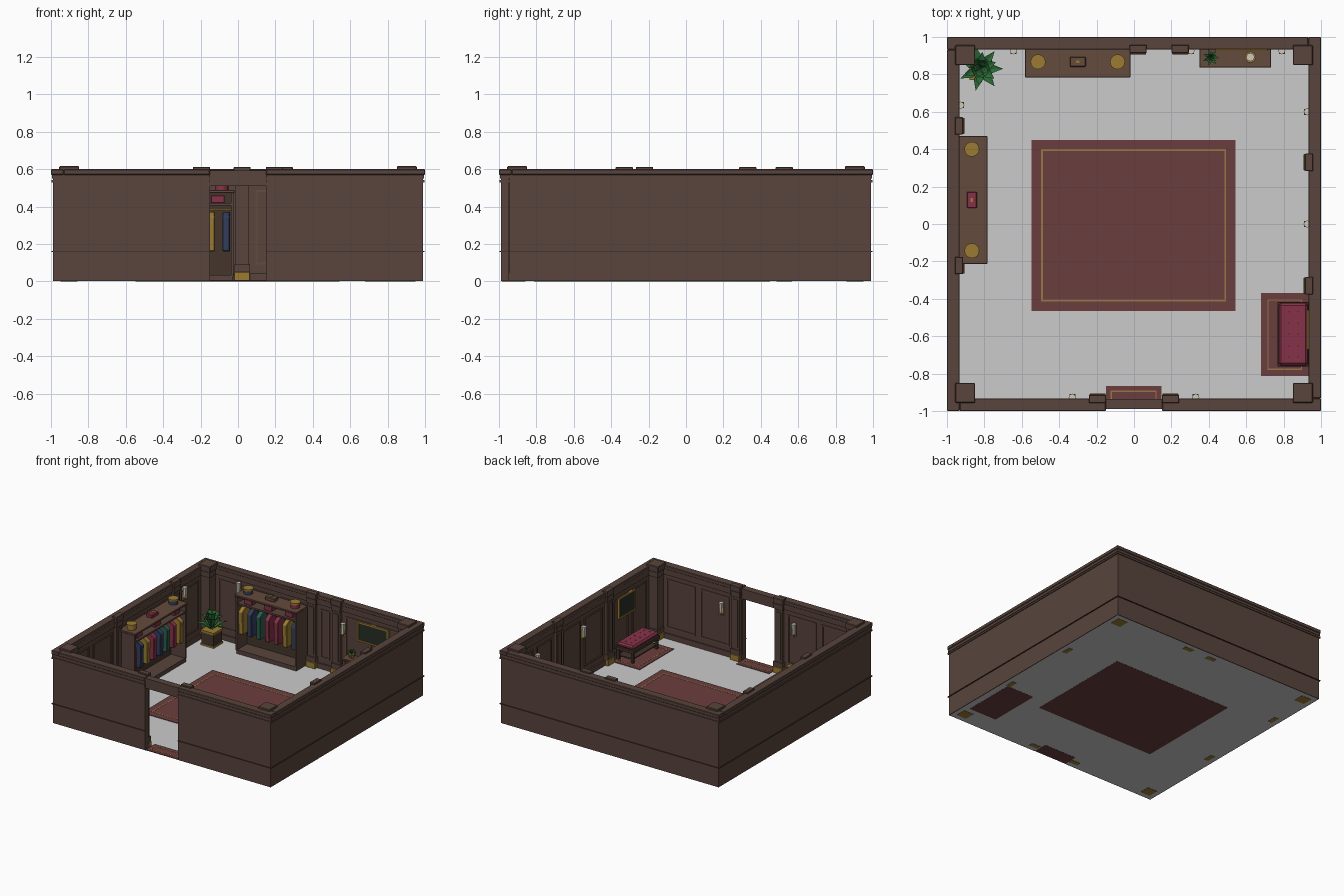
import bpy, bmesh, math
from mathutils import Matrix, Vector

if "Cube" in bpy.data.objects:
    bpy.data.objects.remove(bpy.data.objects["Cube"])

def mat(name, hexa):
    lin = [(int(hexa[i:i + 2], 16) / 255) ** 2.2 for i in (0, 2, 4)]
    m = bpy.data.materials.new(name)
    m.diffuse_color = (*lin, 1)
    m.use_nodes = True
    m.node_tree.nodes["Principled BSDF"].inputs["Base Color"].default_value = m.diffuse_color
    return m

WOOD, DARK, MID = mat("wood", "59463f"), mat("dark_wood", "46382f"), mat("mid_wood", "654c40")
BRASS, RED, RUG = mat("brass", "9a7a36"), mat("red", "85364a"), mat("rug", "6b4040")
NAVY, GREEN, LEAF = mat("navy", "36405c"), mat("green", "335c50"), mat("leaf", "2f6a38")
GLASS, CANVAS, TRIM = mat("glass", "cfc8b8"), mat("canvas", "2c3129"), mat("rug_trim", "967648")

def finish(name, bm, m, rot=0, bevel=0):
    """rot = quarter turns: 0 back wall, 1 left, 2 front, 3 right"""
    bmesh.ops.transform(bm, matrix=Matrix.Rotation(rot * math.pi / 2, 4, 'Z'), verts=bm.verts)
    me = bpy.data.meshes.new(name)
    bm.to_mesh(me)
    bm.free()
    if m:
        me.materials.append(m)
    ob = bpy.data.objects.new(name, me)
    bpy.context.collection.objects.link(ob)
    if bevel:
        b = ob.modifiers.new("bevel", 'BEVEL')
        b.width, b.segments = bevel, 1
    return ob

def boxes(name, m, items, rot=0, bevel=0):
    bm = bmesh.new()
    for x0, x1, y0, y1, z0, z1 in items:
        mx = Matrix.Translation(((x0 + x1) / 2, (y0 + y1) / 2, (z0 + z1) / 2)) @ Matrix.Diagonal((x1 - x0, y1 - y0, z1 - z0, 1))
        bmesh.ops.create_cube(bm, size=1, matrix=mx)
    return finish(name, bm, m, rot, bevel)

def cyl(name, m, x, y, z0, z1, r0, r1=None, n=16, rot=0):
    bm = bmesh.new()
    bmesh.ops.create_cone(bm, cap_ends=True, segments=n, radius1=r0, radius2=r0 if r1 is None else r1, depth=z1 - z0,
                          matrix=Matrix.Translation((x, y, (z0 + z1) / 2)))
    return finish(name, bm, m, rot)

def ring(name, m, outer, inner, z0, z1, door=True, bevel=0):
    """strip round all four walls, open at the doorway"""
    for k in range(4):
        spans = [(-outer, inner)] if k != 2 or not door else [(-outer, -.15), (.15, inner)]
        boxes(name, m, [(a, b, inner, outer, z0, z1) for a, b in spans], k, bevel)

# floor sheet
bm = bmesh.new()
bmesh.ops.create_grid(bm, x_segments=1, y_segments=1, size=.985, matrix=Matrix.Translation((0, 0, .001)))
finish("floor", bm, None)

# walls and mouldings
ring("wall", WOOD, .99, .945, .002, .572)
ring("wall_cap", WOOD, 1, .932, .57, .6, bevel=.004)
ring("outer_crown", WOOD, .997, .985, .53, .543)
ring("upper_crown", WOOD, .994, .985, .55, .572)
ring("inner_crown", WOOD, .95, .935, .525, .572)
ring("outer_rail", DARK, .998, .985, .158, .163)
ring("baseboard", WOOD, .95, .934, .002, .045)
boxes("door_lintel", WOOD, [(-.15, .15, .94, .985, .51, .575), (-.15, .15, .935, .99, .572, .594)], 2)

# pilasters, wall panels and sconces on each wall
PIL = [(.022, .247), (-.222, .525), (-.195, .195), (-.33, .33)]
SCONCE = [((-.645, .47), (.305, .39), (.79, .39)), ((.635, .47),), ((-.33, .39), (.33, .39)), ((0, .39), (-.6, .39))]
for k in range(4):
    for u in PIL[k]:
        boxes("pilaster_base", BRASS, [(u - .043, u + .043, .906, .95, 0, .05)], k, .003)
        boxes("pilaster_shaft", WOOD, [(u - .036, u + .036, .922, .95, .05, .56),
                                       (u - .042, u + .042, .912, .95, .05, .09),
                                       (u - .022, u + .022, .915, .93, .11, .5)], k)
        boxes("pilaster_capital", WOOD, [(u - .046, u + .046, .914, .958, .565, .612),
                                         (u - .042, u + .042, .916, .95, .52, .566)], k, .003)
    edges = [-.86] + [e for u in PIL[k] for e in (u - .046, u + .046)] + [.86]
    frames = []
    for a, b in zip(edges[::2], edges[1::2]):
        if k == 2 and abs(a + b) < .01:
            continue
        n = max(1, round((b - a) / .3))
        for i in range(n):
            l, r = a + (b - a) * i / n + .025, a + (b - a) * (i + 1) / n - .025
            t, y0, y1 = .011, .937, .947
            frames += [(l, l + t, y0, y1, .09, .49), (r - t, r, y0, y1, .09, .49),
                       (l + t, r - t, y0, y1, .09, .09 + t), (l + t, r - t, y0, y1, .49 - t, .49)]
    boxes("wall_panels", MID, frames, k)
    for u, z in SCONCE[k]:
        boxes("sconce_plate", BRASS, [(u - .013, u + .013, .935, .947, z - .065, z + .04),
                                      (u - .016, u + .016, .91, .938, z - .045, z - .035)], k)
        cyl("sconce_glass", GLASS, u, .926, z - .035, z + .045, .016, .019, 8, k)
    # corner post
    boxes("corner_post", WOOD, [(.868, .95, .868, .95, .05, .57), (.86, .95, .86, .95, .05, .09),
                                (.858, .95, .858, .95, .52, .57)], k)
    boxes("corner_base", BRASS, [(.856, .95, .856, .95, 0, .05)], k, .003)
    boxes("corner_cap", WOOD, [(.85, .956, .85, .956, .566, .616)], k, .004)

# rugs with a thin border line
def rug(name, x0, x1, y0, y1, d, t):
    boxes(name, RUG, [(x0, x1, y0, y1, 0, .006)])
    a, b, c, e = x0 + d, x1 - d, y0 + d, y1 - d
    boxes(name + "_border", TRIM, [(a, b, c, c + t, .005, .0075), (a, b, e - t, e, .005, .0075),
                                   (a, a + t, c + t, e - t, .005, .0075), (b - t, b, c + t, e - t, .005, .0075)])
rug("main_rug", -.547, .543, -.465, .45, .05, .01)
rug("bench_rug", .68, .932, -.813, -.37, .033, .007)
rug("door_mat", -.15, .146, -.985, -.865, .025, .007)

# open wardrobes with hanging clothes
def wardrobe(u0, u1, k, colours, hats, case):
    y0, y1, mid = .787, .935, (u0 + u1) / 2
    boxes("wardrobe_frame", WOOD, [(u0 + .005, u0 + .02, y0 + .006, y1, .03, .475), (u1 - .02, u1 - .005, y0 + .006, y1, .03, .475),
                                   (u0 + .02, u1 - .02, y0 + .01, y1, .405, .418), (u0 + .01, u1 - .01, y0 + .01, y1, .002, .035)], k)
    boxes("wardrobe_back", DARK, [(u0 + .02, u1 - .02, y1 - .012, y1 - .002, .035, .475)], k)
    boxes("wardrobe_top", MID, [(u0, u1, y0 - .003, y1, .472, .488)], k, .003)
    boxes("wardrobe_rail", BRASS, [(u0 + .02, u1 - .02, .852, .86, .38, .388)], k)
    boxes("shelf_boxes", RED, [(u - .037, u + .037, .815, .9, .418, .46) for u in (u0 + .1, mid, u1 - .09)], k, .003)
    n = len(colours)
    for i, c in enumerate(colours):
        u = u0 + .04 + (u1 - u0 - .085) * i / (n - 1)
        prof = [(.856, .372), (.838, .366), (.806, .345), (.81, .16), (.902, .16), (.906, .345), (.874, .366)]
        bm = bmesh.new()
        f = bm.faces.new([bm.verts.new((u - .02, y, z)) for y, z in prof])
        ext = bmesh.ops.extrude_face_region(bm, geom=[f])
        bmesh.ops.translate(bm, vec=(.04, 0, 0), verts=[v for v in ext["geom"] if isinstance(v, bmesh.types.BMVert)])
        bmesh.ops.recalc_face_normals(bm, faces=bm.faces)
        finish("hanging_coat", bm, c, k, .004)
    boxes("hanger_hooks", BRASS, [(u0 + .038 + (u1 - u0 - .085) * i / (n - 1), u0 + .042 + (u1 - u0 - .085) * i / (n - 1),
                                   .854, .858, .368, .392) for i in range(n)], k)
    for u, c in zip((u0 + .07, u1 - .07), hats):
        cyl("hat_box", c, u, .867, .487, .52, .036, rot=k)
        cyl("hat_box_lid", BRASS, u, .867, .518, .532, .04, rot=k)
    boxes("small_case", case, [(mid - .043, mid + .043, .84, .894, .487, .515)], k, .004)
    boxes("case_clasp", BRASS, [(mid - .01, mid + .01, .86, .874, .514, .519)], k)

wardrobe(-.583, -.018, 0, [BRASS, NAVY, GREEN, RED, RED, BRASS, NAVY], (NAVY, RED), MID)
wardrobe(-.213, .47, 1, [RED, NAVY, BRASS, RED, NAVY, GREEN, RED, BRASS], (BRASS, NAVY), RED)

# leafy plants made of folded blades
def plant(name, x, y, z, r, h):
    bm = bmesh.new()
    for ringi, (n, rr, hh) in enumerate(((7, r, .35 * h), (6, r * .75, .8 * h), (4, r * .35, h))):
        for i in range(n):
            a = 2 * math.pi * (i + ringi * .4) / n
            d, s, o = Vector((math.cos(a), math.sin(a), 0)), Vector((-math.sin(a), math.cos(a), 0)), Vector((x, y, z))
            up = Vector((0, 0, 1))
            m0 = o + d * rr * .5 + up * hh * .85
            b, l, c, e, t = [bm.verts.new(p) for p in (o, m0 + s * r * .2 + up * r * .06, m0,
                                                       m0 - s * r * .2 + up * r * .06, o + d * rr + up * hh)]
            for tri in ((b, c, l), (b, e, c), (l, c, t), (c, e, t)):
                bm.faces.new(tri)
    finish(name, bm, LEAF)

boxes("planter", DARK, [(-.875, -.765, .775, .885, .012, .115)])
boxes("planter_trim", BRASS, [(-.88, -.76, .77, .89, .108, .125), (-.88, -.76, .77, .89, .002, .016)])
plant("corner_plant", -.82, .83, .12, .12, .15)

# console table with small plant and candle
boxes("console_top", MID, [(.35, .733, .836, .935, .18, .196)], 0, .003)
boxes("console_frame", WOOD, [(x, x + .022, y, y + .022, .002, .18) for x in (.36, .7) for y in (.845, .91)]
      + [(.365, .718, .85, .93, .145, .181), (.365, .718, .85, .93, .045, .057)])
cyl("small_pot", BRASS, .41, .89, .196, .222, .018, .024, 10)
plant("small_plant", .41, .89, .218, .045, .04)
cyl("lamp_foot", BRASS, .622, .892, .196, .206, .03)
cyl("lamp_globe", GLASS, .622, .892, .206, .25, .022, .022)

# framed pictures: back wall and right wall
for u, k, w, h, z in ((.575, 0, .14, .08, .405), (.565, 3, .105, .085, .4)):
    t = .012
    boxes("picture_frame", BRASS, [(u - w, u - w + t, .925, .946, z - h, z + h), (u + w - t, u + w, .925, .946, z - h, z + h),
                                   (u - w + t, u + w - t, .925, .946, z - h, z - h + t),
                                   (u - w + t, u + w - t, .925, .946, z + h - t, z + h)], k)
    boxes("picture_canvas", CANVAS, [(u - w + t, u + w - t, .931, .945, z - h + t, z + h - t)], k)

# tufted bench on the right
boxes("bench_legs", DARK, [(x, x + .02, y, y + .02, .006, .09) for x in (.777, .905) for y in (-.752, -.442)]
      + [(.785, .92, -.745, -.43, .03, .04)])
boxes("bench_frame", DARK, [(.768, .932, -.762, -.417, .085, .112)], 0, .003)
boxes("bench_cushion", RED, [(.774, .928, -.756, -.423, .11, .145)], 0, .012)
boxes("cushion_buttons", DARK, [(x - .004, x + .004, y - .004, y + .004, .143, .147)
                                for x in (.828, .877) for y in [-.71 + .06 * i for i in range(5)]])
